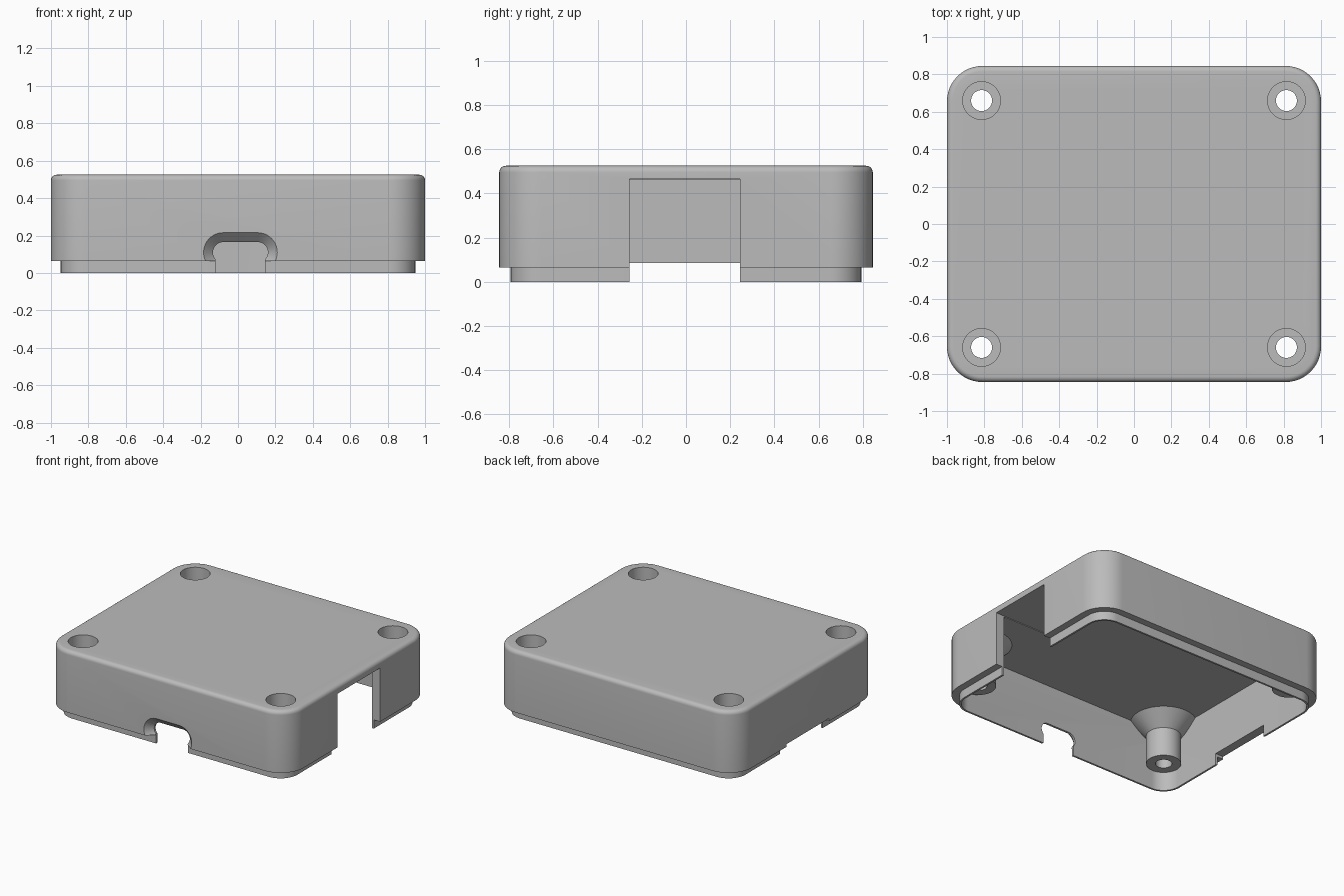
import bpy, bmesh, math
from mathutils import Matrix, Vector

cube = bpy.data.objects.get("Cube")
if cube:
    bpy.data.objects.remove(cube, do_unlink=True)

# Overall sizes
HALF_X, HALF_Y, CORNER = 1.0, 0.845, 0.19
LIP_INSET, WALL, LIP_TOP = 0.052, 0.066, 0.065
TOP, CEILING, FILLET = 0.525, 0.46, 0.03

grey = bpy.data.materials.new("plain_grey")
grey.use_nodes = True
colour = (0.5, 0.5, 0.5, 1)
grey.diffuse_color = colour
grey.node_tree.nodes["Principled BSDF"].inputs["Base Color"].default_value = colour


def ring(hx, hy, r, z, steps=12):
    """Rounded rectangle outline; a circle when both halves equal the radius."""
    points = []
    for quarter, (sx, sy) in enumerate(((1, 1), (-1, 1), (-1, -1), (1, -1))):
        for i in range(steps + 1):
            a = (quarter + i / steps) * math.pi / 2
            points.append(Vector((sx * (hx - r) + r * math.cos(a),
                                  sy * (hy - r) + r * math.sin(a), z)))
    return points


def loft(name, rings, matrix=Matrix()):
    """Closed solid skinned through a stack of matching outlines."""
    bm = bmesh.new()
    loops = [[bm.verts.new(matrix @ p) for p in outline] for outline in rings]
    n = len(loops[0])
    for low, high in zip(loops, loops[1:]):
        for i in range(n):
            j = (i + 1) % n
            bm.faces.new((low[i], low[j], high[j], high[i]))
    bm.faces.new(loops[0][::-1])
    bm.faces.new(loops[-1])
    bmesh.ops.remove_doubles(bm, verts=bm.verts, dist=1e-5)
    bmesh.ops.recalc_face_normals(bm, faces=bm.faces)
    mesh = bpy.data.meshes.new(name)
    bm.to_mesh(mesh)
    bm.free()
    mesh.materials.append(grey)
    obj = bpy.data.objects.new(name, mesh)
    bpy.context.collection.objects.link(obj)
    return obj


def shell(name, profile):
    """Solid following the lid outline, given (inset, height) pairs."""
    return loft(name, [ring(HALF_X - i, HALF_Y - i, CORNER - i, z) for i, z in profile])


def turned(name, profile, x, y):
    """Round solid, given (radius, height) pairs."""
    return loft(name, [ring(r, r, r, z) for r, z in profile], Matrix.Translation((x, y, 0)))


def block(name, x0, x1, y0, y1, z0, z1):
    def rect(z):
        return [Vector((x, y, z)) for x, y in ((x0, y0), (x1, y0), (x1, y1), (x0, y1))]
    return loft(name, [rect(z0), rect(z1)])


def combine(target, tool, operation, keep=False):
    mod = target.modifiers.new("combine", 'BOOLEAN')
    mod.operation, mod.solver, mod.object = operation, 'EXACT', tool
    bpy.context.view_layer.objects.active = target
    bpy.ops.object.modifier_apply(modifier=mod.name)
    if not keep:
        bpy.data.objects.remove(tool, do_unlink=True)


# Lid body with stepped lip and rounded top edge
profile = [(LIP_INSET, 0), (LIP_INSET, LIP_TOP), (0, LIP_TOP)]
for i in range(7):
    a = i / 6 * math.pi / 2
    profile.append((FILLET * (1 - math.cos(a)), TOP - FILLET + FILLET * math.sin(a)))
lid = shell("box_lid", profile)

# Hollow inside
combine(lid, shell("cavity", [(WALL, -0.1), (WALL, CEILING)]), 'DIFFERENCE')

# Large side opening, shallow opposite notch and front slot
openings = (
    ("side_opening", 0.45, 1.1, -0.255, 0.245, -0.1, 0.465),
    ("side_notch", -1.1, -0.9, -0.255, 0.245, -0.1, 0.085),
    ("front_slot", -0.12, 0.145, -0.82, -0.7, -0.1, 0.1),
)
for opening in openings:
    combine(lid, block(*opening), 'DIFFERENCE')

# Flared pill-shaped port in the front wall
flare = [(0.05, 0.7), (0.05, HALF_Y - 0.05), (0, HALF_Y), (-0.05, HALF_Y + 0.05)]
port = loft("front_port", [ring(0.197 - i, 0.105 - i, 0.105 - i, d) for i, d in flare],
            Matrix.Translation((0.013, 0, 0.11)) @ Matrix.Rotation(math.pi / 2, 4, 'X'))
combine(lid, port, 'DIFFERENCE')

# Screw posts with conical roots, trimmed to the lid, then counterbored
trim = shell("post_trim", [(0.035, 0.05), (0.035, 0.505)])
corners = [(sx * 0.815, sy * 0.66) for sx in (-1, 1) for sy in (-1, 1)]
for x, y in corners:
    post = turned("screw_post", [(0.118, 0.14), (0.118, 0.355), (0.235, 0.47), (0.235, 0.5)], x, y)
    combine(post, trim, 'INTERSECT', keep=True)
    combine(lid, post, 'UNION')
bpy.data.objects.remove(trim, do_unlink=True)
for x, y in corners:
    bore = turned("screw_bore", [(0.056, -0.1), (0.056, 0.345), (0.101, 0.345), (0.101, 0.7)], x, y)
    combine(lid, bore, 'DIFFERENCE')

# Smooth rounded surfaces, crisp edges
bpy.ops.object.select_all(action='DESELECT')
lid.select_set(True)
bpy.context.view_layer.objects.active = lid
bpy.ops.object.shade_smooth_by_angle(angle=math.radians(30))
